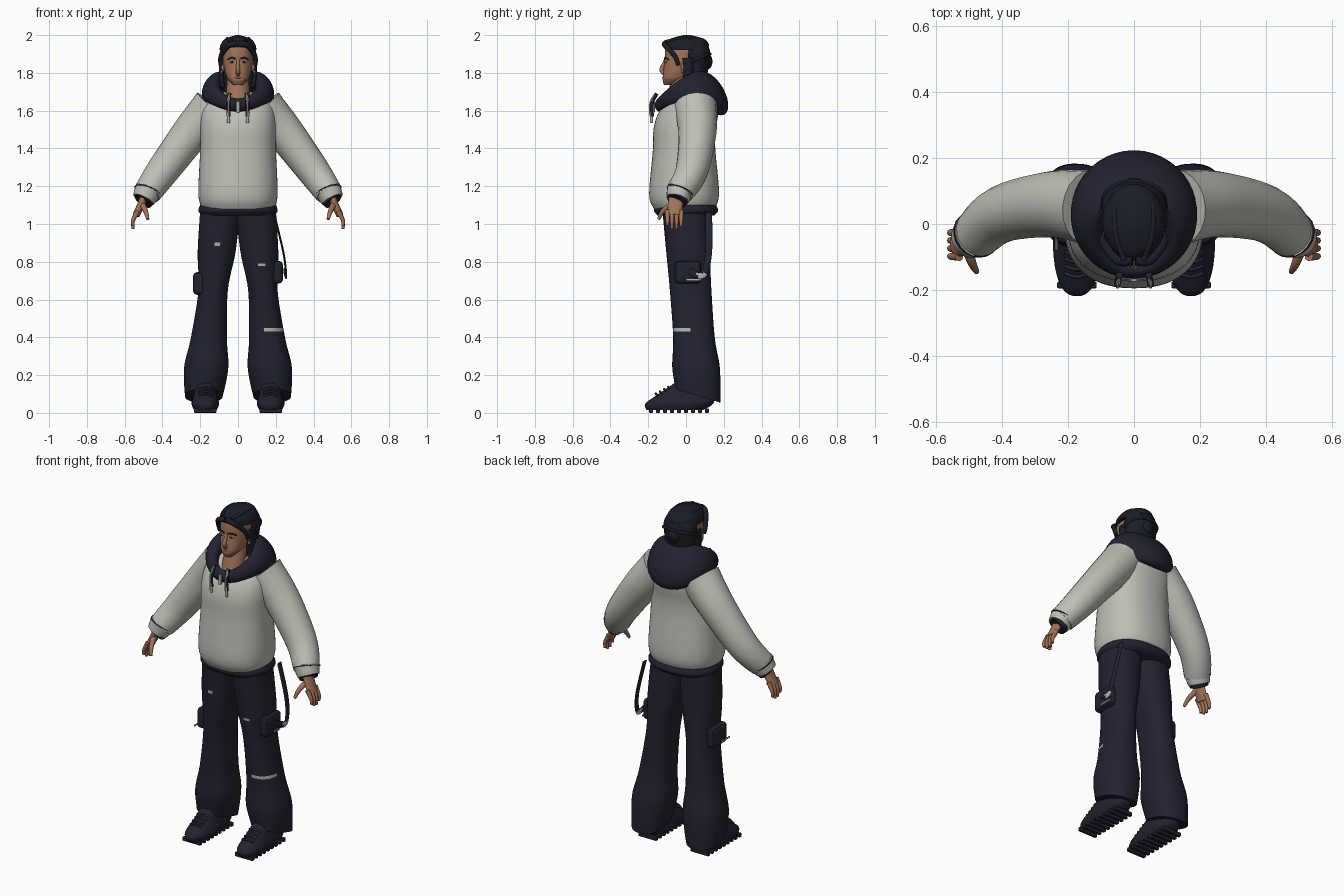
import bpy, bmesh, math
from mathutils import Vector

if "Cube" in bpy.data.objects:
    bpy.data.objects.remove(bpy.data.objects["Cube"], do_unlink=True)


def material(name, *colour):
    mat = bpy.data.materials.new(name)
    mat.use_nodes = True
    mat.diffuse_color = (*colour, 1)
    mat.node_tree.nodes["Principled BSDF"].inputs["Base Color"].default_value = (*colour, 1)
    return mat


navy = material("navy cloth", .016, .016, .03)
cream = material("pale fleece", .52, .52, .47)
skin = material("skin", .36, .17, .1)
stubble = material("stubble", .22, .13, .09)
lip_colour = material("lips", .2, .08, .06)
black = material("black hair", .011, .012, .02)
metal = material("light metal", .45, .45, .45)
eye_white = material("eye white", .5, .47, .43)


def smooth_rows(rows, steps):
    """Catmull-Rom interpolation through the rows."""
    rows = [Vector(row) for row in rows]
    padded = [rows[0], *rows, rows[-1]]
    result = []
    for before, start, end, after in zip(padded, padded[1:], padded[2:], padded[3:]):
        leave, arrive = (end - before) / 2, (after - start) / 2
        for step in range(steps):
            t = step / steps
            bend = leave * (1 - t) - arrive * t + (end - start) * (2 * t - 1)
            result.append(start.lerp(end, t) + bend * t * (1 - t))
    return result + [rows[-1]]


def join_rings(name, rings, mats, rule=None, closed=False):
    """Join rings of points into a smooth skin, capped unless it closes on itself."""
    bm = bmesh.new()
    loops = [[bm.verts.new(point) for point in ring] for ring in rings]
    pairs = list(zip(loops, loops[1:]))
    if closed:
        pairs.append((loops[-1], loops[0]))
    else:
        bm.faces.new(loops[0])
        bm.faces.new(loops[-1])
    for lower, upper in pairs:
        for i in range(len(lower)):
            bm.faces.new((lower[i - 1], lower[i], upper[i], upper[i - 1]))
    bmesh.ops.recalc_face_normals(bm, faces=bm.faces)
    if rule:
        for face in bm.faces:
            face.material_index = int(rule(face.calc_center_median()))
    mesh = bpy.data.meshes.new(name)
    bm.to_mesh(mesh)
    bm.free()
    for mat in mats:
        mesh.materials.append(mat)
    part = bpy.data.objects.new(name, mesh)
    bpy.context.collection.objects.link(part)
    bpy.ops.object.select_all(action='DESELECT')
    part.select_set(True)
    bpy.context.view_layer.objects.active = part
    bpy.ops.object.shade_smooth_by_angle(angle=math.radians(50))


def circle(count, power=2):
    for i in range(count):
        angle = math.tau * i / count
        yield [math.copysign(abs(part) ** (2 / power), part) for part in (math.cos(angle), math.sin(angle))]


def loft(name, rows, *mats, centre=lambda z: (0, 0), power=2, steps=5, rule=None, warp=lambda p: p):
    """Level rings given as height, half width and half depth around a centre line."""
    rings = []
    for z, wide, deep in smooth_rows(rows, steps):
        x, y = centre(z)
        rings.append([warp(Vector((x + wide * c, y + deep * s, z))) for c, s in circle(56, power)])
    join_rings(name, rings, mats, rule)


def tube(name, path, start, end, *mats, flat=1, ref=(0, 1, 0), rule=None):
    """Tube along a smoothed path, tapering from one radius to the other."""
    points = smooth_rows(path, 6)
    last = len(points) - 1
    rings = []
    for i, point in enumerate(points):
        along = (points[min(i + 1, last)] - points[max(i - 1, 0)]).normalized()
        across = along.cross(Vector(ref)).normalized()
        up = along.cross(across) * flat
        radius = start + (end - start) * i / last
        rings.append([point + (across * c + up * s) * radius for c, s in circle(20)])
    join_rings(name, rings, mats, rule)


def ball(name, place, size, mat):
    bpy.ops.mesh.primitive_uv_sphere_add(segments=20, ring_count=12, radius=1, location=place)
    part = bpy.context.object
    part.name, part.scale = name, size
    part.data.materials.append(mat)
    bpy.ops.object.shade_smooth()


def box(name, place, size, mat, bevel=.004):
    bpy.ops.mesh.primitive_cube_add(size=1, location=place)
    part = bpy.context.object
    part.name, part.scale = name, size
    bpy.ops.object.transform_apply(location=False, rotation=False)
    part.data.materials.append(mat)
    rounding = part.modifiers.new("rounding", 'BEVEL')
    rounding.width, rounding.segments = bevel, 2


def is_tear(point):
    """Light tears across the front of the trousers."""
    return any(abs(point.x - x) < wide and abs(point.z - z) < .008 and point.y < .02
               for x, z, wide in ((-.11, .9, .02), (.12, .78, .02), (.2, .44, .06)))


def drop_back_hem(point):
    point.z -= .3 * (point.y - .03) * max(0, min(1, 2 - 8 * point.z))
    return point


def is_jaw(point):
    return point.y < 0 and point.z < 1.765 + .35 * max(0, abs(point.x) - .03)


# Sweater body and dark hem
loft("sweater", [(1.08, .19, .16), (1.16, .21, .185), (1.4, .2, .165), (1.58, .2, .16),
                 (1.67, .17, .11), (1.7, .1, .07)], cream, power=2.3,
     centre=lambda z: (0, max(-.01, .25 * z - .385)))
loft("sweater_hem", [(1.045, .19, .15), (1.07, .21, .17), (1.1, .2, .16)], navy, power=2.3)

# Hood: a collar that swells and hangs towards the back
hood_rings = []
for cos_turn, sin_turn in circle(48):
    swell = (1 - cos_turn) / 2
    height = 1.71 - .03 * cos_turn - .05 * cos_turn ** 2
    ring = []
    for c, s in circle(24):
        rise = s * (.035 + .08 * swell)
        reach = .14 + c * (.025 + .045 * swell) - rise * .4 * swell
        ring.append((reach * sin_turn, -reach * cos_turn, height + rise))
    hood_rings.append(ring)
join_rings("hood", hood_rings, [navy], closed=True)
box("collar_tab", (0, -.17, 1.62), (.02, .01, .06), metal)

# Neck and head with stubbled jaw, nose and mouth
tube("neck", [(0, -.05, 1.6), (0, -.01, 1.8)], .07, .055, skin)
loft("head", [(1.735, .025, .03), (1.77, .056, .068), (1.83, .074, .097), (1.9, .08, .107),
              (1.95, .07, .09), (1.98, .03, .05)], skin, stubble, power=2.15, rule=is_jaw,
     centre=lambda z: (0, -.005 - 3 * (z - 1.9) ** 2))
tube("nose", [(0, -.105, 1.88), (0, -.117, 1.85), (0, -.13, 1.817), (0, -.115, 1.8)], .007, .013, skin)
for name, height, radius, mat in (("moustache", 1.79, .004, stubble), ("lips", 1.775, .006, lip_colour)):
    tube(name, [(-.024, -.112, height), (0, -.12, height), (.024, -.112, height)], radius, radius, mat)

# Hair: rounded cap, long back and tied knot
loft("hair_cap", [(1.92, .098, .106), (1.95, .092, .115), (1.98, .068, .09), (2, .01, .02)],
     black, centre=lambda z: (0, .006))
loft("long_back_hair", [(1.68, .075, .04), (1.8, .09, .06), (1.9, .098, .074), (1.95, .08, .06)],
     black, centre=lambda z: (0, .055))
tube("hair_band", [(-.097, .03, 1.86), (-.08, .1, 1.89), (0, .128, 1.9), (.08, .1, 1.89), (.097, .03, 1.86)],
     .008, .008, black, ref=(0, 0, 1))
ball("hair_knot", (0, .115, 1.86), (.035, .025, .04), black)

for s, side in ((1, "left"), (-1, "right")):
    def mirrored(*points):
        return [(s * x, y, z) for x, y, z in points]

    # Trouser leg with flared hem, and cargo pocket
    loft(side + "_trouser_leg",
         [(1.08, .107, .12), (.85, .1, .115), (.65, .078, .11), (.4, .095, .11), (.24, .117, .126),
          (.1, .1, .12)], navy, metal, power=2.3, steps=14, rule=is_tear, warp=drop_back_hem,
         centre=lambda z: (s * (.19 - .09 * z), .07 - .07 * z))
    pocket_height = .715 + s * .03
    box(side + "_cargo_pocket", (s * .205, .01, pocket_height), (.065, .14, .12), navy, .02)
    box(side + "_pocket_trim", (s * .235, s * .04, pocket_height - .04), (.008, .08, .01), metal)

    # Shoe with ridged sole and laces
    loft(side + "_shoe", [(.015, .06, .15), (.05, .073, .18), (.1, .06, .145), (.16, .05, .1)],
         navy, power=2.5, centre=lambda z: (s * .173, .7 * z - .07))
    for i in range(9):
        box(side + "_sole_ridge", (s * .173, .037 * i - .185, .012), (.12, .02, .024), navy)
    for i in range(4):
        y, z = .022 * i - .15, .09 + .012 * i
        tube(side + "_shoe_lace", mirrored((.135, y, z), (.173, y - .01, z + .012), (.21, y, z)),
             .006, .006, navy)

    # Sleeve, cuff and wrist band
    tube(side + "_sleeve", mirrored((.13, .05, 1.62), (.25, .06, 1.48), (.4, .03, 1.28), (.48, -.035, 1.165)),
         .115, .072, cream)
    tube(side + "_cuff", mirrored((.475, -.03, 1.18), (.5, -.045, 1.13)), .073, .06, cream)
    tube(side + "_cuff_seam", mirrored((.476, -.03, 1.175), (.478, -.032, 1.17)), .075, .075, navy)
    tube(side + "_wrist_band", mirrored((.49, -.04, 1.14), (.505, -.05, 1.12)), .057, .052, navy)

    # Hand with four fingers and a thumb
    tube(side + "_palm", mirrored((.5, -.05, 1.14), (.51, -.055, 1.11), (.54, -.062, 1.045)),
         .021, .019, skin, flat=2)
    for i in range(4):
        y, tip = .024 * i - .098, .972 + .008 * (i - 1.6) ** 2
        tube(side + "_finger", mirrored((.53, y, 1.07), (.555, y, 1.02), (.556, y, tip)), .014, .007, skin)
    tube(side + "_thumb", mirrored((.51, -.065, 1.11), (.49, -.12, 1.07), (.477, -.145, 1.025)),
         .018, .008, skin)

    # Drawstring with pale core and metal tip
    for name, front, low, radius, mat in (("cord", -.18, 1.57, .01, navy), ("cord_core", -.19, 1.57, .004, cream),
                                          ("cord_tip", -.182, 1.535, .008, metal)):
        tube(side + "_" + name, mirrored((.045, front + .025, 1.69), (.05, front, 1.64), (.05, front, low)),
             radius, radius, mat)

    # Eye, brow and ear
    ball(side + "_eye", (s * .032, -.105, 1.858), (.014, .008, .006), eye_white)
    ball(side + "_iris", (s * .032, -.111, 1.858), (.006, .004, .006), black)
    tube(side + "_brow", mirrored((.012, -.112, 1.875), (.035, -.108, 1.88), (.056, -.092, 1.87)),
         .005, .003, black)
    ball(side + "_ear", (s * .08, -.01, 1.835), (.01, .018, .03), skin)
    ball(side + "_earring", (s * .087, -.02, 1.805), (.006, .006, .006), metal)

    # Swept front lock, side hair and braid over the crown
    tube(side + "_front_lock", mirrored((.005, -.11, 1.955), (.05, -.11, 1.945), (.09, -.06, 1.89), (.093, -.04, 1.84)),
         .016, .01, black)
    tube(side + "_side_hair", mirrored((.088, .01, 1.88), (.088, .01, 1.79), (.08, -.01, 1.72)),
         .014, .01, black, flat=2)
    tube(side + "_braid", mirrored((.03, -.11, 1.965), (.055, -.03, 1.98), (.055, .06, 1.97), (.04, .115, 1.92)),
         .009, .009, black, ref=(1, 0, 0))

# Strap hanging in a loop beside the left thigh
tube("hanging_strap", [(.19, .12, 1.06), (.24, .12, .85), (.255, .09, .73), (.245, .02, .75)], .018, .018,
     navy, metal, flat=.3, ref=(1, 0, 0), rule=lambda point: point.z < .74 and point.y > .06)
